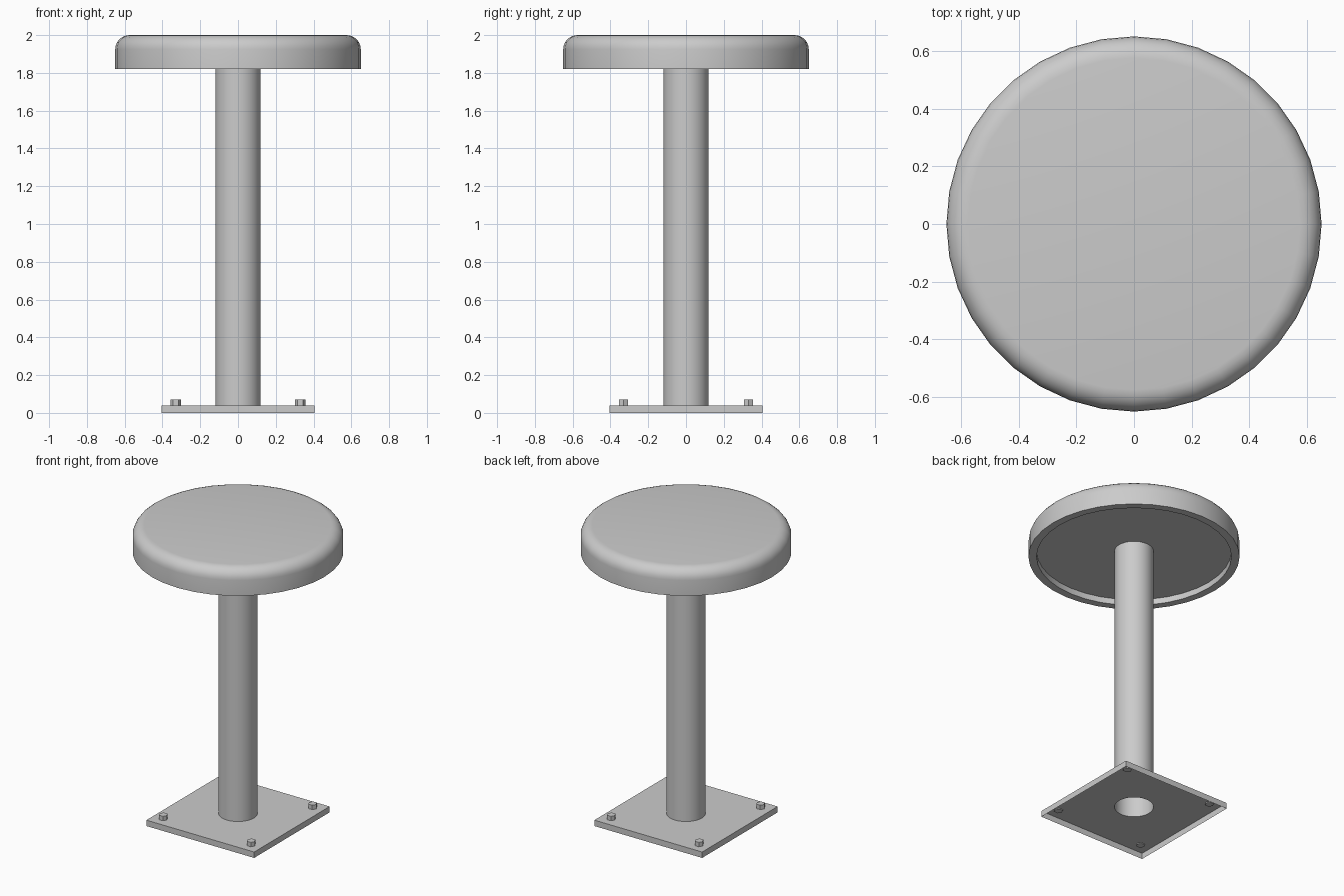
import bpy, bmesh, math

if "Cube" in bpy.data.objects:
    bpy.data.objects.remove(bpy.data.objects["Cube"])

def make_object(name, bm):
    mesh = bpy.data.meshes.new(name)
    bm.to_mesh(mesh)
    bm.free()
    obj = bpy.data.objects.new(name, mesh)
    bpy.context.collection.objects.link(obj)
    bpy.ops.object.select_all(action='DESELECT')
    obj.select_set(True)
    bpy.context.view_layer.objects.active = obj
    bpy.ops.object.shade_smooth_by_angle(angle=math.radians(35))
    return obj

def circle(r, z, n):
    return [(r * math.cos(2 * math.pi * i / n), r * math.sin(2 * math.pi * i / n), z)
            for i in range(n)]

def square(h, z, n):
    # circle points pushed out onto a square outline
    return [(x * h / max(abs(x), abs(y)), y * h / max(abs(x), abs(y)), z)
            for x, y, z in circle(1, z, n)]

def loft(name, loops, cap_start=False, cap_end=False):
    bm = bmesh.new()
    rings = [[bm.verts.new(p) for p in loop] for loop in loops]
    n = len(rings[0])
    for a, b in zip(rings, rings[1:]):
        for i in range(n):
            j = (i + 1) % n
            bm.faces.new((a[i], a[j], b[j], b[i]))
    if cap_start:
        bm.faces.new(rings[0][::-1])
    if cap_end:
        bm.faces.new(rings[-1])
    return make_object(name, bm)

# Seat: rounded cushion with a recessed underside
profile = [(0.60, 1.86), (0.60, 1.82), (0.65, 1.82)]
for k in range(7):
    a = math.radians(15 * k)
    profile.append((0.575 + 0.075 * math.cos(a), 1.925 + 0.075 * math.sin(a)))
loft("seat", [circle(r, z, 36) for r, z in profile], True, True)

# Post: open tube
loft("post", [circle(0.12, 0.04, 32), circle(0.12, 1.86, 32)])

# Base plate: open underneath, with a hole where the post meets it
loft("base_plate", [square(0.405, 0, 32), square(0.405, 0.04, 32), circle(0.12, 0.04, 32)])

# Corner bolts
for sx in (-1, 1):
    for sy in (-1, 1):
        bolt = loft(f"bolt_{'right' if sx > 0 else 'left'}_{'back' if sy > 0 else 'front'}",
                    [circle(0.028, 0.035, 6), circle(0.028, 0.07, 6)], True, True)
        bolt.location = (0.33 * sx, 0.33 * sy, 0)
